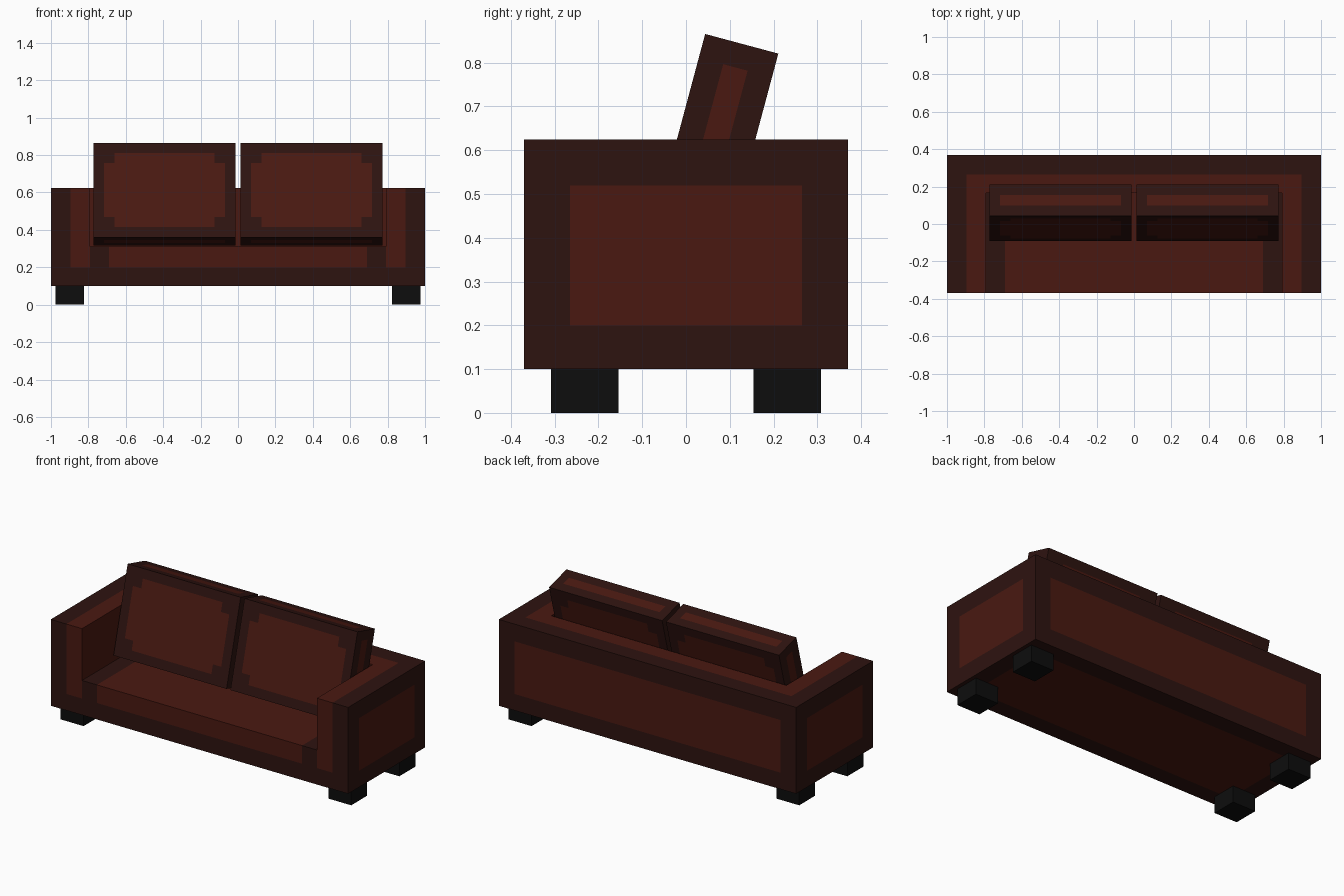
import bpy, bmesh, math
from mathutils import Matrix, Vector

if "Cube" in bpy.data.objects:
    bpy.data.objects.remove(bpy.data.objects["Cube"])


def material(name, rgb):
    m = bpy.data.materials.new(name)
    m.diffuse_color = (*rgb, 1)
    m.use_nodes = True
    m.node_tree.nodes["Principled BSDF"].inputs["Base Color"].default_value = m.diffuse_color
    return m


DARK = material("dark_trim", (0.027, 0.0065, 0.005))
RED = material("red_upholstery", (0.068, 0.0095, 0.0055))
BLACK = material("black_feet", (0.004, 0.004, 0.004))


def add_box(bm, lo, hi):
    size = [b - a for a, b in zip(lo, hi)]
    mid = [(a + b) / 2 for a, b in zip(lo, hi)]
    bmesh.ops.create_cube(bm, size=1, matrix=Matrix.Translation(mid) @ Matrix.Diagonal((*size, 1)))


def build(name, boxes, cuts, is_red, mats):
    """Merge touching boxes into one shell, cut it along colour borders and paint the faces."""
    bm = bmesh.new()
    for lo, hi in boxes:
        add_box(bm, lo, hi)
    for axis, values in enumerate(cuts):
        normal = Vector([float(i == axis) for i in range(3)])
        for v in values:
            bmesh.ops.bisect_plane(bm, geom=bm.verts[:] + bm.edges[:] + bm.faces[:],
                                   plane_co=normal * v, plane_no=normal, dist=1e-5)
    # remove the inner walls where boxes touch
    groups = {}
    for f in bm.faces:
        groups.setdefault(tuple(round(c, 3) for c in f.calc_center_median()), []).append(f)
    inner = [f for g in groups.values() if len(g) > 1 for f in g]
    if inner:
        bmesh.ops.delete(bm, geom=inner, context='FACES')
    bmesh.ops.remove_doubles(bm, verts=bm.verts[:], dist=1e-4)
    bm.normal_update()
    for f in bm.faces:
        f.material_index = int(is_red(f.calc_center_median(), f.normal))
    me = bpy.data.meshes.new(name)
    bm.to_mesh(me)
    bm.free()
    for m in mats:
        me.materials.append(m)
    ob = bpy.data.objects.new(name, me)
    bpy.context.collection.objects.link(ob)
    return ob


# Sofa body: seat block, back and two arms in one shell
W, D, Z0, Z1 = 1.0, 0.37, 0.10, 0.625
ARM, BACK, SEAT = 0.79, 0.165, 0.31


def body_red(c, n):
    x, y, z = abs(c.x), c.y, c.z
    if n.z > 0.5:
        return x < 0.69 if z < 0.5 else (x < 0.895 and y < 0.265)
    if n.z < -0.5:
        return x < 0.895 and abs(y) < 0.265
    if n.y < -0.5:
        if y > 0:
            return True
        return z > 0.2 and (x < 0.69 or ARM < x < 0.895)
    if n.y > 0.5:
        return x < 0.895 and 0.2 < z < 0.52
    if x < 0.9:
        return True
    return abs(y) < 0.265 and 0.2 < z < 0.52


build("sofa_body",
      [((-ARM, -D, Z0), (ARM, BACK, SEAT)),
       ((-ARM, BACK, Z0), (ARM, D, Z1)),
       ((-W, -D, Z0), (-ARM, D, Z1)),
       ((ARM, -D, Z0), (W, D, Z1))],
      [(-0.895, -ARM, -0.69, 0.69, ARM, 0.895), (-0.265, BACK, 0.265), (0.2, SEAT, 0.52)],
      body_red, (DARK, RED))

# Back cushions: tilted slabs with notched-corner panels
CW, CT, CH = 0.76, 0.173, 0.523
B1, B2 = 0.056, 0.112


def cushion_red(c, n):
    ex, ez = CW / 2 - abs(c.x), min(c.z, CH - c.z)
    mid = abs(c.y) < CT / 6
    if abs(n.y) > 0.5:
        return min(ex, ez) > B1 and max(ex, ez) > B2 and not (ex < B2 and ez < B2)
    if abs(n.z) > 0.5:
        return mid and ex > B1
    return mid and ez > B1


hx = CW / 2
for side, sx in (("left", -1), ("right", 1)):
    ob = build(side + "_back_cushion",
               [((-hx, -CT / 2, 0), (hx, CT / 2, CH))],
               [(B1 - hx, B2 - hx, hx - B2, hx - B1), (-CT / 6, CT / 6), (B1, B2, CH - B2, CH - B1)],
               cushion_red, (DARK, RED))
    ob.location = (sx * 0.393, -0.008, 0.338)
    ob.rotation_euler.x = -math.radians(15)

# Block feet
for xn, sx in (("left", -1), ("right", 1)):
    for yn, sy in (("front", -1), ("back", 1)):
        x, y = sx * 0.90, sy * 0.231
        build(f"{yn}_{xn}_foot", [((x - 0.077, y - 0.077, 0), (x + 0.077, y + 0.077, Z0))],
              [(), (), ()], lambda c, n: False, (BLACK,))
